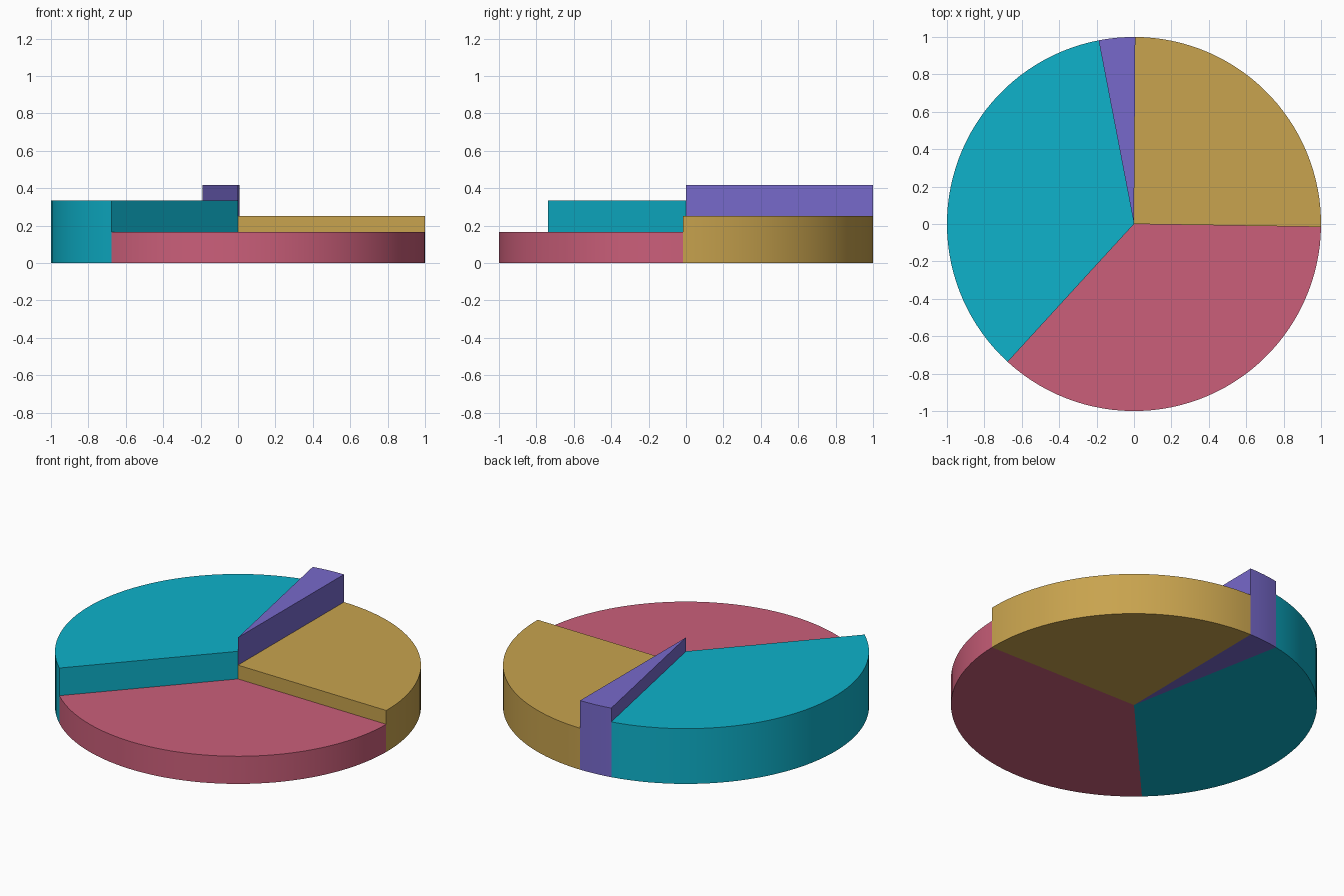
import bpy
import bmesh
from math import radians, cos, sin, ceil

default = bpy.data.objects.get("Cube")
if default:
    bpy.data.objects.remove(default, do_unlink=True)


def linear(c):
    c /= 255
    return c / 12.92 if c <= 0.04045 else ((c + 0.055) / 1.055) ** 2.4


def material(name, rgb):
    color = [linear(c) for c in rgb] + [1.0]
    mat = bpy.data.materials.new(name)
    mat.use_nodes = True
    mat.diffuse_color = color
    bsdf = mat.node_tree.nodes["Principled BSDF"]
    bsdf.inputs["Base Color"].default_value = color
    bsdf.inputs["Roughness"].default_value = 0.6
    return mat


def wedge(name, start, end, height, mat):
    """Extruded pie slice between two angles in degrees."""
    steps = ceil((end - start) / 3)
    angles = [radians(start + (end - start) * i / steps) for i in range(steps + 1)]
    bm = bmesh.new()
    outline = [bm.verts.new((0, 0, 0))]
    outline += [bm.verts.new((cos(a), sin(a), 0)) for a in angles]
    base = bm.faces.new(outline)
    top = bmesh.ops.extrude_face_region(bm, geom=[base], use_keep_orig=True)
    verts = [g for g in top["geom"] if isinstance(g, bmesh.types.BMVert)]
    bmesh.ops.translate(bm, verts=verts, vec=(0, 0, height))
    bmesh.ops.recalc_face_normals(bm, faces=bm.faces)
    mesh = bpy.data.meshes.new(name)
    bm.to_mesh(mesh)
    bm.free()
    mesh.materials.append(mat)
    obj = bpy.data.objects.new(name, mesh)
    bpy.context.collection.objects.link(obj)
    # Smooth rim, sharp borders
    bpy.ops.object.select_all(action="DESELECT")
    obj.select_set(True)
    bpy.context.view_layer.objects.active = obj
    bpy.ops.object.shade_smooth_by_angle(angle=radians(30))


# Slices of the stepped pie chart, counter-clockwise from the left side
slices = [
    ("gold", 89.6, 1 / 4, (200, 163, 78)),
    ("purple", 100.9, 5 / 12, (119, 105, 203)),
    ("teal", 227.5, 1 / 3, (14, 178, 203)),
    ("pink", 359.1, 1 / 6, (203, 95, 122)),
]
start = -0.9
for color, end, height, rgb in slices:
    wedge(color + "_slice", start, end, height, material(color, rgb))
    start = end
